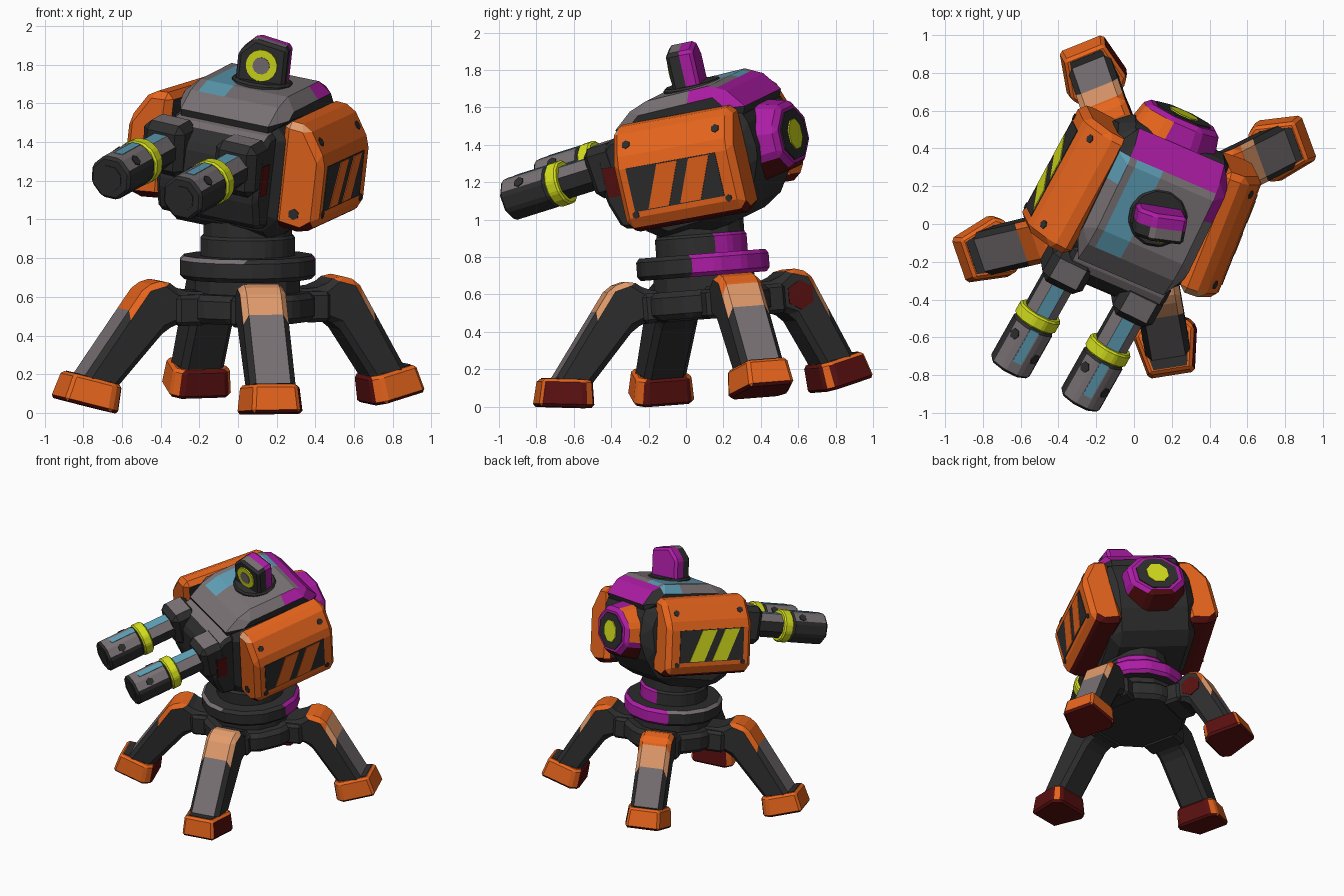
import bpy, bmesh
from math import radians, sin, cos, pi
from mathutils import Matrix, Vector

if "Cube" in bpy.data.objects:
    bpy.data.objects.remove(bpy.data.objects["Cube"])

# Palette
PALETTE = {
    "black": (0.027, 0.027, 0.027),
    "grey": (0.19, 0.165, 0.175),
    "orange": (0.80, 0.13, 0.012),
    "peach": (0.76, 0.33, 0.15),
    "dark_red": (0.1, 0.005, 0.005),
    "purple": (0.42, 0.012, 0.38),
    "yellow": (0.66, 0.74, 0.012),
    "blue": (0.11, 0.34, 0.46),
}
NAMES = list(PALETTE)
MATS = []
for key, rgb in PALETTE.items():
    m = bpy.data.materials.new(key)
    m.use_nodes = True
    m.diffuse_color = (*rgb, 1)
    m.node_tree.nodes["Principled BSDF"].inputs["Base Color"].default_value = (*rgb, 1)
    MATS.append(m)

AXES = {"X": lambda u, v, t: (t, u, v),
        "Y": lambda u, v, t: (u, t, v),
        "Z": lambda u, v, t: (u, v, t)}


def prism(name, pts, axis, lo, hi, frame, color, bevel=0.0, taper=1.0, cuts=()):
    """Extrude a 2D outline; color is a name or a rule (centre, normal) -> name."""
    bm = bmesh.new()
    place = AXES[axis]
    mu = sum(p[0] for p in pts) / len(pts)
    mv = sum(p[1] for p in pts) / len(pts)
    a = [bm.verts.new(place(u, v, lo)) for u, v in pts]
    b = [bm.verts.new(place(mu + (u - mu) * taper, mv + (v - mv) * taper, hi)) for u, v in pts]
    bm.faces.new(a)
    bm.faces.new(b)
    for i in range(len(pts)):
        j = (i + 1) % len(pts)
        bm.faces.new((a[i], a[j], b[j], b[i]))
    bmesh.ops.recalc_face_normals(bm, faces=bm.faces)
    if bevel:
        bmesh.ops.bevel(bm, geom=bm.edges[:], offset=bevel, segments=1,
                        affect="EDGES", clamp_overlap=True)
    for co, no in cuts:
        bmesh.ops.bisect_plane(bm, geom=bm.verts[:] + bm.edges[:] + bm.faces[:],
                               plane_co=co, plane_no=no)
    bm.normal_update()
    for f in bm.faces:
        key = color if isinstance(color, str) else color(f.calc_center_median(), f.normal)
        f.material_index = NAMES.index(key)
    mesh = bpy.data.meshes.new(name)
    bm.to_mesh(mesh)
    bm.free()
    for m in MATS:
        mesh.materials.append(m)
    ob = bpy.data.objects.new(name, mesh)
    ob.matrix_world = frame
    bpy.context.collection.objects.link(ob)


def ngon(r, n, cu=0.0, cv=0.0, squash=1.0):
    return [(cu + r * cos(2 * pi * (i + 0.5) / n), cv + squash * r * sin(2 * pi * (i + 0.5) / n))
            for i in range(n)]


def rect(u0, u1, v0, v1):
    return [(u0, v0), (u1, v0), (u1, v1), (u0, v1)]


def move(x, y, z):
    return Matrix.Translation((x, y, z))


def turn(degrees, axis):
    return Matrix.Rotation(radians(degrees), 4, axis)


def bolt(name, frame, pos, normal, r=0.024):
    aim = Vector(normal).to_track_quat("Z", "Y").to_matrix().to_4x4()
    prism(name, ngon(r, 6), "Z", -0.004, 0.005, frame @ move(*pos) @ aim, "black")


BASE = move(0.05, 0.15, 0) @ turn(4.5, "X")
BODY = move(0.05, 0.09, 1.34) @ turn(-25, "Z") @ turn(9, "X") @ turn(11, "Y")

# Hub, turning ring and neck
BACK = Vector((cos(radians(55)), sin(radians(55))))


def ring_rule(limit):
    def rule(c, n):
        flat = c.to_2d()
        if flat.length > 0.1 and flat.normalized().dot(BACK) > limit:
            return "purple"
        return "grey" if 0.3 < n.z < 0.9 and c.z < 0.85 and c.x < 0 else "black"
    return rule


prism("hub", ngon(0.36, 12), "Z", 0.48, 0.63, BASE, "black", 0.03)
prism("hub_collar", ngon(0.28, 12), "Z", 0.6, 0.72, BASE, "black")
prism("turning_ring", ngon(0.36, 14), "Z", 0.7, 0.82, BASE, ring_rule(0.4), 0.022)
prism("neck", ngon(0.25, 14), "Z", 0.8, 0.93, BASE, ring_rule(0.8), 0.02)
prism("neck_top", ngon(0.235, 14), "Z", 0.9, 1.05, BASE, "black")

# Legs and feet: angle, colours, red side, knee reach, foot reach and foot tilt per leg
FOOT = [(-0.16, -0.13), (-0.1, -0.175), (0.14, -0.125), (0.14, 0.125), (-0.1, 0.175), (-0.16, 0.13)]
LEGS = [("right", 20, "orange", "peach", 0, 0, 0, 13), ("back", 112, "orange", "peach", -1, 0, -0.05, 12),
        ("left", 199, "orange", "orange", 0, 0.02, 0.1, 15),
        ("front", 279, "peach", "peach", 1, -0.05, 0.03, 6)]
for side, angle, knee, band, red, k, f, lift in LEGS:
    frame = BASE @ turn(angle, "Z")
    outline = [(0.25, 0.64), (0.38 + k, 0.65), (0.46 + k, 0.71), (0.57 + k, 0.68), (0.86 + f, 0.17),
               (0.68 + f, 0.12), (0.46 + k, 0.45), (0.36 + k, 0.49), (0.25, 0.49)]

    def leg_rule(c, n, knee=knee, band=band, k=k):
        painted = c.x < 0.66 + k
        if abs(n.y) > (0.8 if painted else 0.3) or n.z < 0.3 or c.x < 0.45 + k:
            return "black"
        return knee if c.x < 0.59 + k else band if painted else "grey"

    def foot_rule(c, n, red=red):
        return "dark_red" if n.z < -0.6 or n.x < -0.6 or n.y * red > 0.8 else "orange"

    prism(side + "_leg", outline, "Y", -0.12, 0.12, frame, leg_rule, 0.03,
          cuts=[((x + k, 0, 0), (1, 0, 0)) for x in (0.59, 0.66)])
    prism(side + "_hip", rect(0.27, 0.41 + k, 0.47, 0.63), "Y", -0.14, 0.14, frame, "black", 0.02)
    tilt = frame @ move(0.785 + f, 0, 0.135) @ turn(-lift, "Y")
    prism(side + "_foot", FOOT, "Z", -0.075, 0.075, tilt, foot_rule, 0.016, 0.9)
    prism(side + "_foot_socket", [(u * 0.72, v * 0.72) for u, v in FOOT], "Z", 0.07, 0.079, tilt, "black")
    if side == "back":
        prism("back_leg_patch", ngon(0.08, 6, 0.5, 0.56), "Y", -0.125, -0.118, frame, "dark_red")

# Central hull and roof
HULL = [(-0.34, 0.24), (0.38, 0.28), (0.45, 0.1), (0.42, -0.1), (0.24, -0.35),
        (-0.16, -0.4), (-0.36, -0.28)]
prism("hull", HULL, "X", -0.33, 0.33, BODY, "black", 0.07)


def roof_rule(c, n):
    if n.z < 0.25:
        return "black"
    if c.y > (0.12 if n.x > 0.3 else 0.28):
        return "black" if n.x < -0.3 else "purple"
    if n.x < -0.3:
        return "grey" if c.y < 0.12 else "blue"
    return "blue" if -0.21 < c.x < -0.06 and c.y > -0.25 else "grey"


ROOF = [(-0.4, 0.21), (-0.2, 0.37), (0.3, 0.4), (0.46, 0.21)]
prism("roof", ROOF, "X", -0.31, 0.31, BODY, roof_rule, 0.06,
      cuts=[((0, y, 0), (0, 1, 0)) for y in (0.28, 0.12)]
      + [((x, 0, 0), (1, 0, 0)) for x in (-0.06, -0.21)])

# Sensor head on its hatch, turned a little from the hull
HEAD = [(-0.13, 0.33), (0.13, 0.33), (0.13, 0.59), (-0.05, 0.62), (-0.13, 0.54)]
TOP = BODY @ move(0.02, 0.04, 0) @ turn(14, "Z")
prism("hatch", ngon(0.16, 12), "Z", 0.33, 0.4, TOP, "black", 0.012)
prism("sensor_head", HEAD, "Y", -0.085, 0.065, TOP,
      lambda c, n: "purple" if c.y > -0.01 else "grey" if n.z > 0.9 else "black", 0.018,
      cuts=[((0, -0.01, 0), (0, 1, 0))])
prism("eye_ring", ngon(0.084, 16, 0, 0.485), "Y", -0.094, -0.08, TOP, "yellow")
prism("eye_lens", ngon(0.045, 12, 0, 0.485), "Y", -0.099, -0.09, TOP, "grey")

# Rear engine pod
prism("pod", ngon(0.28, 8, -0.02, 0.03, 0.83), "Y", 0.33, 0.54, BODY,
      lambda c, n: "dark_red" if n.z < -0.6 else "orange" if n.x < -0.3 and n.z > -0.3
      and n.y < 0.6 else "purple", 0.025, 0.8)
prism("pod_recess", ngon(0.165, 8, -0.02, 0.03, 0.85), "Y", 0.53, 0.547, BODY, "black")
prism("pod_light", ngon(0.085, 8, -0.02, 0.03), "Y", 0.53, 0.554, BODY, "yellow")

# Gun mount
MOUNT = [(-0.49, -0.12), (-0.43, -0.28), (-0.3, -0.3), (-0.3, 0.22), (-0.4, 0.2), (-0.49, 0.1)]
prism("gun_mount", MOUNT, "X", -0.29, 0.29, BODY,
      lambda c, n: "grey" if n.z > 0.85 else "black", 0.025)
prism("gun_mount_patch", rect(-0.46, -0.38, -0.1, 0.06), "X", 0.288, 0.296, BODY, "dark_red")


def barrel_rule(c, n):
    return "blue" if n.z > 0.9 else "grey" if n.z > 0.5 else "black"


def muzzle_rule(c, n):
    return "grey" if abs(n.y) < 0.4 and n.z > 0.5 else "black"


# Mirrored guns and side armour
GUNS = BODY @ move(-0.025, -0.4, 0.05) @ turn(7, "X") @ turn(-3, "Z") @ move(0, 0.4, 0)
for side, s in (("right", 1), ("left", -1)):
    x = s * 0.212 - 0.015
    gun = GUNS @ move(0, 0, 0.01 - s * 0.01)
    prism(side + "_gun_breech", rect(x - 0.12, x + 0.12, -0.14, 0.14), "Y", -0.55, -0.35, gun,
          lambda c, n: "grey" if n.z > 0.8 else "black", 0.04)
    prism(side + "_barrel", ngon(0.095, 8, x, 0), "Y", -0.85, -0.4, gun, barrel_rule)
    prism(side + "_gun_band", ngon(0.123, 12, x, 0), "Y", -0.81, -0.735, gun, "yellow", 0.01)
    prism(side + "_muzzle", ngon(0.122, 8, x, 0), "Y", -1.095, -0.81, gun, muzzle_rule, 0.015)
    prism(side + "_muzzle_stripe", rect(x - 0.025, x + 0.025, -1.02, -0.82), "Z", 0.108, 0.116,
          gun, "blue")
    prism(side + "_bore", ngon(0.07, 8, x, 0), "Y", -1.1, -1.09, gun, "black")
    for i, dx in enumerate((-0.08, 0.08)):
        bolt(f"{side}_muzzle_vent_{i}", gun, (x + dx, -0.93 - dx * 0.5, 0.08), (dx, 0, abs(dx)), 0.03)

    # Armour plate with chamfered top, splayed slightly off the hull
    plate = (BODY @ move(s * 0.42, 0.015 + s * 0.03, 0.01 - s * 0.015) @ turn(s * 3.5, "Z")
             @ move(-s * 0.42, 0, 0))
    outline = [(s * u, v) for u, v in ((0.29, -0.27), (0.45, -0.29), (0.53, -0.23),
                                       (0.53, 0.11), (0.42, 0.28), (0.29, 0.29))]

    def armour_rule(c, n):
        if n.z < -0.5:
            return "dark_red"
        if abs(n.x) > 0.9 and abs(c.x) < 0.35:
            return "black"
        return "peach" if n.y < -0.4 and n.z > 0.4 and c.x > 0 else "orange"

    prism(side + "_armour", outline, "Y", -0.335, 0.36, plate, armour_rule, 0.035)
    prism(side + "_warning_panel", rect(-0.26, 0.26, -0.165, 0.075), "X",
          s * 0.525, s * 0.534, plate, "black")
    for i, y in enumerate((-0.18, 0.005)):
        stripe = [(y, -0.16), (y + 0.12, -0.16), (y + 0.22, 0.07), (y + 0.1, 0.07)]
        prism(f"{side}_warning_stripe_{i}", [(s * u, v) for u, v in stripe], "X",
              s * 0.53, s * 0.538, plate, "orange" if s > 0 else "yellow")
    for i, y in enumerate((-0.25, 0.27)):
        bolt(f"{side}_top_bolt_{i}", plate, (s * 0.475, y, 0.195), (s * 0.84, 0, 0.54))
        bolt(f"{side}_low_bolt_{i}", plate, (s * 0.53, y * 1.04, -0.18), (s, 0, 0), 0.02)
    bolt(side + "_front_bolt", plate, (s * 0.4, -0.335, -0.19), (0, -1, 0), 0.03)
